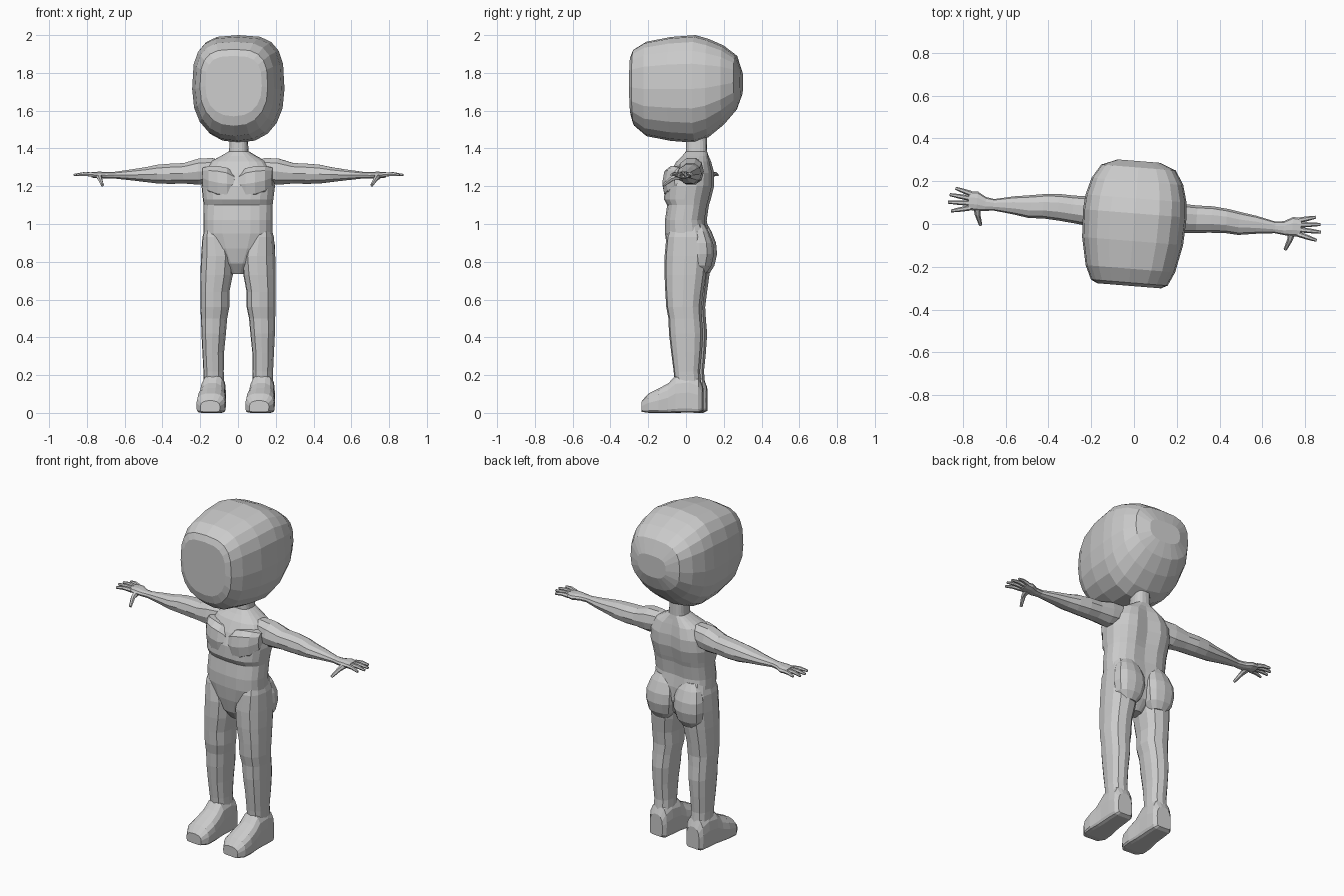
import bpy, bmesh, math
from mathutils import Matrix, Vector

default_cube = bpy.data.objects.get("Cube")
if default_cube:
    bpy.data.objects.remove(default_cube, do_unlink=True)

clay = bpy.data.materials.new("clay_grey")
clay.use_nodes = True
clay.diffuse_color = (0.6, 0.6, 0.6, 1)
clay.node_tree.nodes["Principled BSDF"].inputs["Base Color"].default_value = (0.6, 0.6, 0.6, 1)

# The whole figure is turned slightly about the vertical axis
TURN = Matrix.Rotation(math.radians(-4.6), 4, "Z")


def oval(axis, at, u_range, v_range, sides=12, power=2.4, low_power=None, groove=0):
    """Rounded section across an axis; groove dents the high side at its middle."""
    (u0, u1), (v0, v1) = u_range, v_range
    points = []
    for i in range(sides):
        angle = 2 * math.pi * i / sides
        c, s = math.cos(angle), math.sin(angle)
        p = low_power if low_power and s < 0 else power
        u = math.copysign(abs(c) ** (2 / p), c)
        v = math.copysign(abs(s) ** (2 / p), s)
        co = [(u0 + u1) / 2 + u * (u1 - u0) / 2, (v0 + v1) / 2 + v * (v1 - v0) / 2]
        if s > 0 and abs(c) < 0.1:
            co[1] -= groove
        co.insert("xyz".index(axis), at)
        points.append(Vector(co))
    return points


def finish(name, bm):
    bmesh.ops.recalc_face_normals(bm, faces=bm.faces)
    bm.transform(TURN)
    mesh = bpy.data.meshes.new(name)
    bm.to_mesh(mesh)
    bm.free()
    mesh.materials.append(clay)
    obj = bpy.data.objects.new(name, mesh)
    bpy.context.collection.objects.link(obj)
    return obj


def loft(name, rings, side=1):
    """Skin a row of sections and close both ends; side=-1 mirrors in x."""
    bm = bmesh.new()
    loops = [[bm.verts.new((p.x * side, p.y, p.z)) for p in ring] for ring in rings]
    for a, b in zip(loops, loops[1:]):
        for i in range(len(a)):
            j = (i + 1) % len(a)
            bm.faces.new((a[i], a[j], b[j], b[i]))
    bm.faces.new(loops[0])
    bm.faces.new(loops[-1])
    return finish(name, bm)


def tube(name, points, radii, side):
    """Thin tapering digit along a path."""
    points = [Vector(p) for p in points]
    rings = []
    for i, p in enumerate(points):
        along = points[min(i + 1, len(points) - 1)] - points[max(i - 1, 0)]
        turn = along.to_track_quat("Z", "Y")
        rings.append([p + turn @ Vector((math.cos(k * math.pi / 3), math.sin(k * math.pi / 3), 0)) * radii[i]
                      for k in range(6)])
    loft(name, rings, side)


# Head: y, half width, bottom, top
head = [
    (-.29, .15, 1.57, 1.89), (-.275, .18, 1.52, 1.925), (-.21, .21, 1.465, 1.965),
    (-.08, .237, 1.44, 1.99), (.05, .243, 1.43, 2), (.12, .237, 1.46, 1.98),
    (.2, .215, 1.525, 1.945), (.265, .175, 1.6, 1.895), (.295, .1, 1.68, 1.81),
]
loft("head", [oval("y", y, (-w, w), (lo, hi), 20, 3.1, 2.3) for y, w, lo, hi in head])

# Torso and neck: z, half width, front, back, spine groove
torso = [
    (.735, .035, -.04, .04, 0), (.79, .075, -.08, .09, 0), (.87, .14, -.1, .12, .01),
    (.95, .183, -.11, .12, .01), (1.02, .183, -.11, .108, .01), (1.1, .183, -.098, .12, .015),
    (1.13, .187, -.115, .13, .018), (1.2, .195, -.112, .148, .02), (1.27, .185, -.085, .148, .02),
    (1.33, .15, -.05, .132, .012), (1.36, .095, -.02, .12, .005), (1.385, .052, 0, .112, 0),
    (1.48, .045, 0, .11, 0),
]
loft("torso", [oval("z", z, (-w, w), (f, b), 20, 2.6, groove=g) for z, w, f, b, g in torso])

# Leg: z, inner x, outer x, front, back
leg = [
    (.16, .075, .185, -.05, .09), (.22, .077, .185, -.055, .085), (.32, .075, .19, -.068, .095),
    (.42, .065, .195, -.08, .102), (.5, .058, .197, -.083, .095), (.56, .046, .2, -.095, .092),
    (.64, .046, .2, -.1, .102), (.73, .028, .2, -.105, .115), (.83, .02, .197, -.105, .125),
    (.93, .05, .19, -.095, .118), (1, .08, .17, -.07, .09),
]
# Buttock: z, inner x, outer x, front, back
buttock = [
    (.74, .05, .15, .02, .118), (.78, .02, .18, .02, .143), (.84, .006, .19, .02, .157),
    (.9, .006, .188, .02, .152), (.96, .02, .17, .02, .128), (1, .05, .14, .02, .105),
]
# Foot: y, half width, sole, top
foot = [
    (.1, .045, .01, .14), (.08, .06, 0, .19), (.03, .064, 0, .215), (-.04, .066, 0, .205),
    (-.08, .07, 0, .16), (-.13, .077, 0, .132), (-.185, .076, 0, .105), (-.222, .052, .005, .065),
]
# Arm to palm: x, front, back, bottom, top
arm = [
    (.07, .01, .08, 1.27, 1.33), (.14, -.015, .105, 1.215, 1.352), (.21, -.027, .112, 1.205, 1.35),
    (.29, -.018, .11, 1.212, 1.325), (.36, -.012, .112, 1.21, 1.322), (.43, -.008, .106, 1.212, 1.316),
    (.49, -.012, .096, 1.22, 1.303), (.57, 0, .084, 1.23, 1.29), (.66, .01, .064, 1.24, 1.277),
    (.7, .005, .07, 1.24, 1.276), (.74, .002, .093, 1.24, 1.278), (.78, .004, .09, 1.245, 1.275),
]
# Finger names with base y, tip x and tip y
fingers = [
    ("index", .014, .858, -.008), ("middle", .036, .875, .032),
    ("ring", .058, .87, .068), ("little", .08, .845, .1),
]

for label, side in (("left", 1), ("right", -1)):
    loft(label + "_leg", [oval("z", z, (a, b), (f, k)) for z, a, b, f, k in leg], side)
    loft(label + "_buttock", [oval("z", z, (a, b), (f, k)) for z, a, b, f, k in buttock], side)
    loft(label + "_foot", [oval("y", y, (.13 - w, .13 + w), (lo, hi), 14, 2.4, 7)
                           for y, w, lo, hi in foot], side)
    loft(label + "_arm", [oval("x", x, (f, k), (lo, hi), 10, 2.2) for x, f, k, lo, hi in arm], side)
    for name, base_y, tip_x, tip_y in fingers:
        middle = ((tip_x + .77) / 2, (base_y + tip_y) / 2, 1.265)
        tube(f"{label}_{name}_finger", [(.77, base_y, 1.261), middle, (tip_x, tip_y, 1.259)],
             (.013, .011, .007), side)
    tube(label + "_thumb", [(.74, .03, 1.255), (.733, -.015, 1.24), (.715, -.062, 1.205)],
         (.02, .013, .008), side)
    # Chest plate that swells out over the belly
    chest = [(.012, -.105, 1.15, 1.27), (.05, -.122, 1.125, 1.3), (.1, -.118, 1.128, 1.31),
             (.15, -.095, 1.15, 1.31), (.185, -.05, 1.19, 1.3)]
    loft(label + "_chest", [oval("x", x, (f, .03), (lo, hi), 10, 2.6) for x, f, lo, hi in chest], side)
